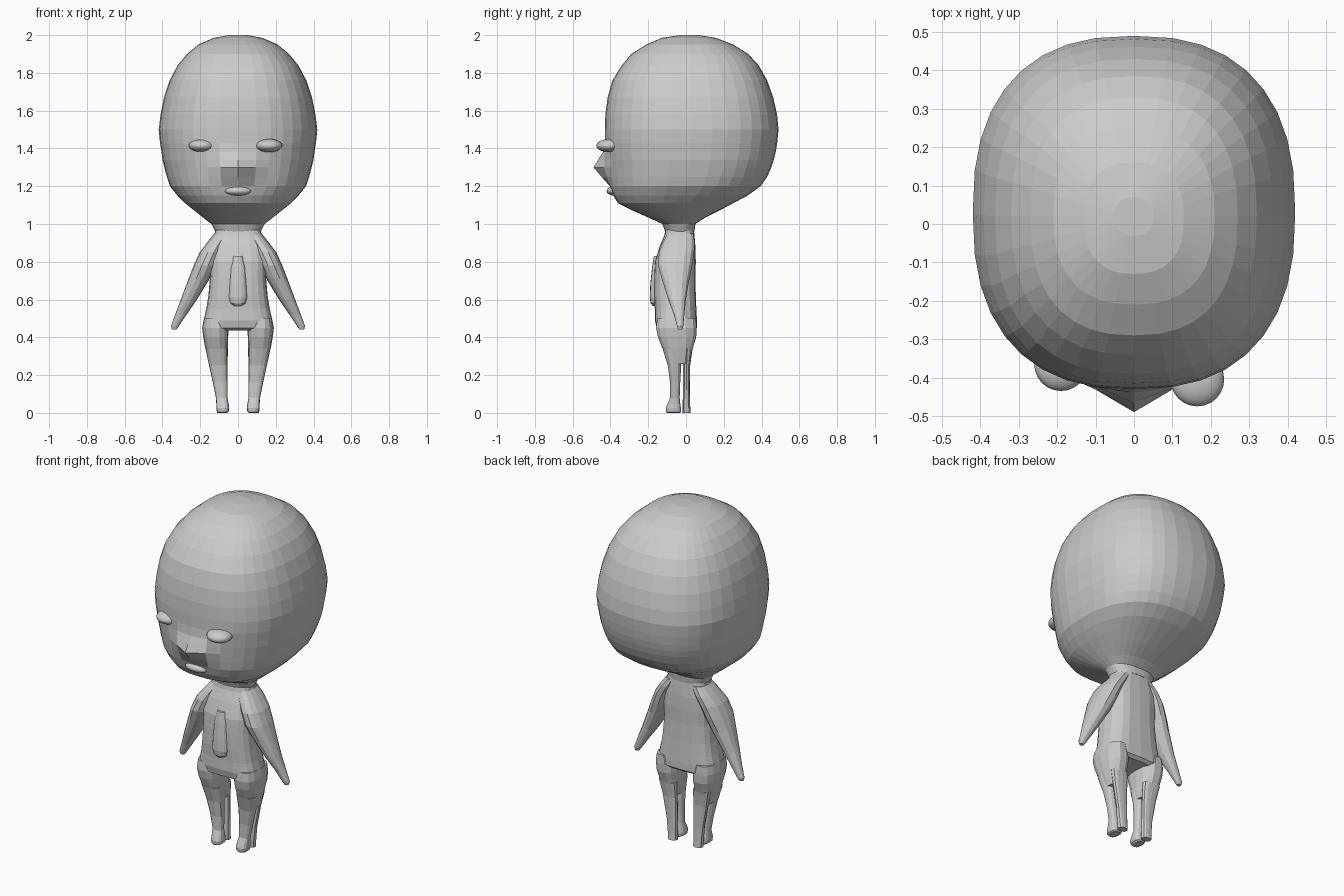
import bpy, bmesh, math

grey = bpy.data.materials.new("plain grey")
grey.diffuse_color = (0.6, 0.6, 0.6, 1)


def finish(name, bm):
    bmesh.ops.recalc_face_normals(bm, faces=bm.faces[:])
    me = bpy.data.meshes.new(name)
    bm.to_mesh(me)
    bm.free()
    me.materials.append(grey)
    ob = bpy.data.objects.new(name, me)
    bpy.context.collection.objects.link(ob)
    return ob


def loft(name, rows, sides=16, power=2.4, side=1, bump=None):
    """Skin horizontal rounded slices given as (z, x0, x1, y0, y1)."""
    bm = bmesh.new()
    rings = []
    for z, x0, x1, y0, y1 in rows:
        ring = []
        for i in range(sides):
            a = 2 * math.pi * i / sides
            c, s = [math.copysign(abs(v) ** (2 / power), v) for v in (math.cos(a), math.sin(a))]
            x = (x0 + x1) / 2 + c * (x1 - x0) / 2
            y = (y0 + y1) / 2 + s * (y1 - y0) / 2
            if bump and s < 0:
                y -= bump(x, z)
            ring.append(bm.verts.new((side * x, y, z)))
        rings.append(ring)
    for a, b in zip(rings, rings[1:]):
        for i in range(sides):
            j = (i + 1) % sides
            bm.faces.new((a[i], a[j], b[j], b[i]))
    bm.faces.new(rings[0])
    bm.faces.new(rings[-1])
    return finish(name, bm)


def ellipsoid(name, centre, radii):
    bm = bmesh.new()
    bmesh.ops.create_uvsphere(bm, u_segments=24, v_segments=14, radius=1)
    bmesh.ops.scale(bm, vec=radii, verts=bm.verts[:])
    bmesh.ops.translate(bm, vec=centre, verts=bm.verts[:])
    for f in bm.faces:
        f.smooth = True
    return finish(name, bm)


def nose(x, z):
    return max(0, 0.075 * (1 - abs(z - 1.3) / 0.1)) * math.exp(-(x / 0.09) ** 2)


# Head: (z, half width, front y, back y), with the nose pushed out of the face
head = [(2.0, .05, -.03, .07), (1.985, .13, -.13, .16), (1.95, .21, -.21, .25), (1.9, .27, -.29, .33),
        (1.84, .32, -.34, .385), (1.76, .362, -.39, .43), (1.67, .392, -.415, .462), (1.58, .41, -.427, .482),
        (1.5, .42, -.43, .49), (1.43, .413, -.43, .483), (1.38, .405, -.425, .475), (1.34, .4, -.42, .465),
        (1.3, .39, -.415, .452), (1.25, .377, -.41, .43), (1.2, .36, -.403, .395), (1.15, .32, -.385, .325),
        (1.11, .28, -.36, .25), (1.07, .23, -.28, .175), (1.03, .18, -.19, .095), (1.0, .14, -.125, .05),
        (.96, .12, -.11, .045)]
loft("head", [(z, -w, w, y0, y1) for z, w, y0, y1 in head], 36, 2.45, bump=nose)

# Face details
ellipsoid("left_eye", (-.19, -.365, 1.415), (.07, .07, .035))
ellipsoid("right_eye", (.165, -.405, 1.415), (.07, .07, .035))
ellipsoid("lower_lip", (0, -.385, 1.175), (.07, .035, .024))

# Torso: (z, half width, front y, back y)
torso = [(.99, .115, -.105, .04), (.94, .125, -.115, .045), (.88, .145, -.14, .05), (.8, .15, -.165, .052),
         (.72, .148, -.17, .05), (.62, .157, -.17, .052), (.55, .168, -.165, .055), (.49, .182, -.165, .058),
         (.45, .185, -.155, .058), (.435, .15, -.12, .04)]
loft("torso", [(z, -w, w, y0, y1) for z, w, y0, y1 in torso], 20, 3)

# Raised ridge on the belly
loft("belly_ridge", [(.83, -.025, .025, -.17, -.12), (.77, -.04, .04, -.18, -.12), (.68, -.046, .046, -.189, -.12),
                     (.61, -.05, .05, -.192, -.12), (.58, -.042, .042, -.187, -.12), (.565, -.02, .02, -.175, -.12)], 16, 2.4)

arm = [(.95, .03, .125, -.1, .04), (.9, .06, .165, -.125, .048), (.85, .085, .203, -.145, .045),
       (.78, .115, .235, -.15, .035), (.71, .15, .262, -.13, .02), (.6, .217, .303, -.095, 0),
       (.52, .272, .333, -.065, -.008), (.46, .312, .355, -.048, -.014), (.442, .325, .35, -.042, -.02)]
thigh = [(.5, .07, .18, -.155, .055), (.45, .05, .19, -.16, .058), (.4, .052, .184, -.15, .056),
         (.35, .054, .175, -.13, .04), (.3, .054, .163, -.108, .026), (.26, .058, .152, -.095, .02)]
shin = [(.34, .055, .172, -.125, -.02), (.25, .055, .153, -.097, -.025), (.16, .055, .133, -.085, -.03),
        (.08, .056, .117, -.085, -.033), (.05, .05, .115, -.098, -.03), (.025, .046, .115, -.108, -.026),
        (.006, .05, .112, -.106, -.026), (0, .06, .105, -.1, -.03)]
calf = [(.34, .055, .165, -.02, .035), (.25, .055, .145, -.016, .022), (.12, .055, .12, -.016, .02),
        (.04, .055, .112, -.018, .022), (0, .055, .11, -.018, .025)]

# Limbs, mirrored; each lower leg is split into a front and a back leaf
for side, label in ((1, "right"), (-1, "left")):
    loft(label + "_arm", arm, 14, 2.3, side)
    loft(label + "_thigh", thigh, 14, 2.6, side)
    loft(label + "_shin_and_foot", shin, 14, 2.6, side)
    loft(label + "_calf", calf, 12, 2.6, side)
